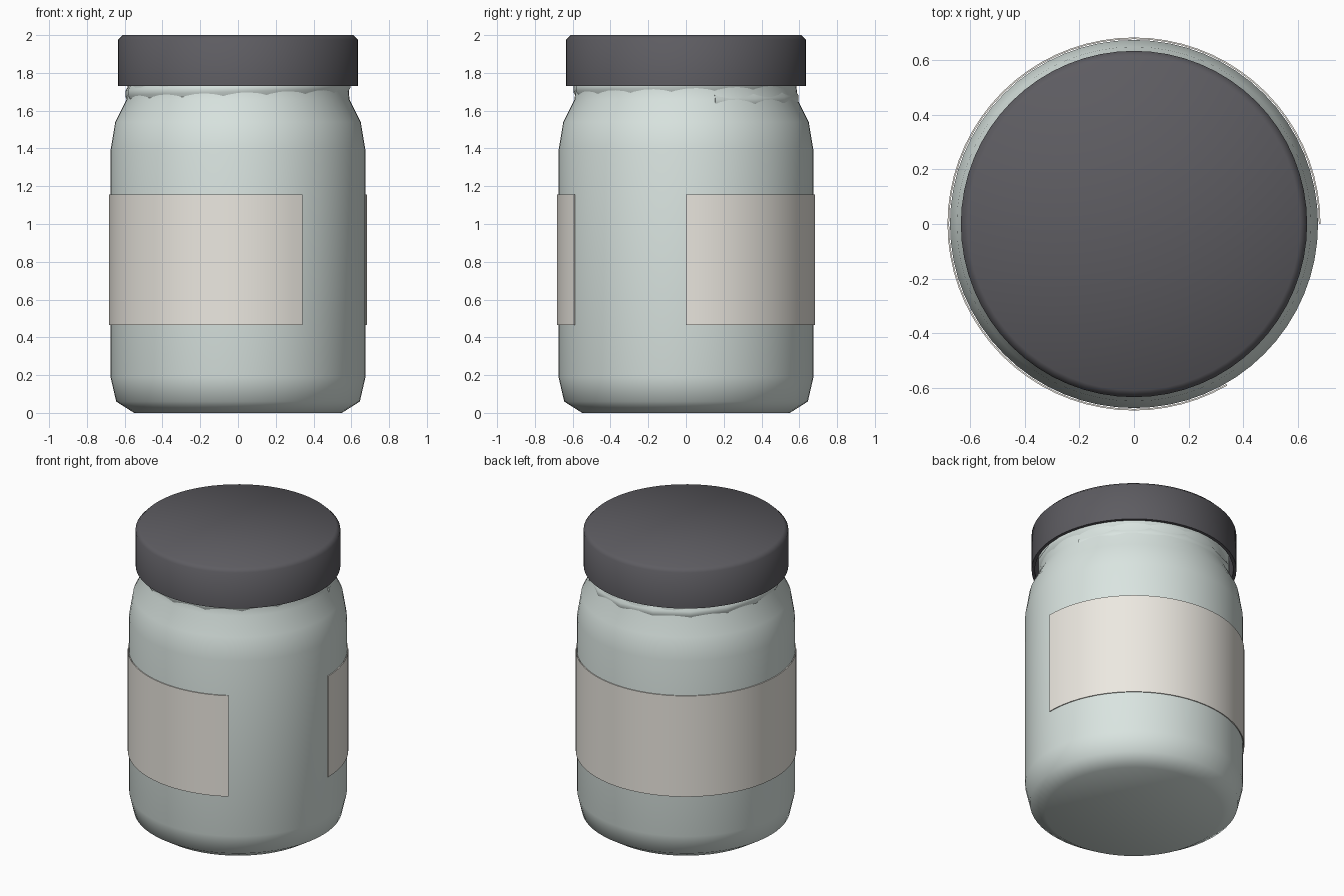
import bpy, bmesh, math

if "Cube" in bpy.data.objects:
    bpy.data.objects.remove(bpy.data.objects["Cube"])


def sweep(name, profile, color, segs=64, start=0.0, arc=360.0, rise=0.0, closed=False, sharp=60):
    """Revolve an (r, z) profile; partial arcs are capped, rise makes a helix."""
    bm = bmesh.new()
    full = arc == 360.0
    rings = []
    for i in range(segs if full else segs + 1):
        t = i / segs
        a = math.radians(start + arc * t)
        rings.append([bm.verts.new((r * math.cos(a), r * math.sin(a), z + rise * t)) for r, z in profile])
    n = len(profile)
    for i in range(segs):
        p, q = rings[i], rings[(i + 1) % len(rings)]
        for j in range(n if closed else n - 1):
            k = (j + 1) % n
            bm.faces.new((p[j], q[j], q[k], p[k]))
    if not full:
        bm.faces.new(rings[0])
        bm.faces.new(rings[-1][::-1])
    bmesh.ops.remove_doubles(bm, verts=bm.verts, dist=1e-5)
    bmesh.ops.recalc_face_normals(bm, faces=bm.faces)
    mesh = bpy.data.meshes.new(name)
    bm.to_mesh(mesh)
    bm.free()
    obj = bpy.data.objects.new(name, mesh)
    bpy.context.collection.objects.link(obj)
    mat = bpy.data.materials.new(name + "_material")
    mat.diffuse_color = (*color, 1)
    mat.use_nodes = True
    mat.node_tree.nodes["Principled BSDF"].inputs["Base Color"].default_value = mat.diffuse_color
    mesh.materials.append(mat)
    bpy.ops.object.select_all(action='DESELECT')
    obj.select_set(True)
    bpy.context.view_layer.objects.active = obj
    bpy.ops.object.shade_smooth_by_angle(angle=math.radians(sharp))
    return obj


GLASS = (0.70, 0.78, 0.75)
PAPER = (0.84, 0.81, 0.75)
DARK = (0.11, 0.107, 0.12)

# Jar body with rounded base, sloping shoulder and neck
sweep("jar_body", [(0, 0), (0.55, 0), (0.645, 0.06), (0.675, 0.19), (0.675, 1.39),
                   (0.65, 1.54), (0.59, 1.66), (0.585, 1.73), (0.585, 1.93), (0, 1.93)], GLASS)

# Screw thread around the neck, mostly hidden by the lid
sweep("neck_thread", [(0.57, 1.58), (0.602, 1.63), (0.602, 1.66), (0.57, 1.71)], GLASS,
      segs=32, start=15, arc=720, rise=0.2, closed=True)

# Lid shell with chamfered top rim and hollow underside
sweep("lid", [(0, 2.0), (0.61, 2.0), (0.635, 1.975), (0.635, 1.73), (0.615, 1.73),
              (0.615, 1.95), (0, 1.95)], DARK)

# Paper label wrapped five sixths of the way round
sweep("label", [(0.678, 0.465), (0.684, 0.465), (0.684, 1.155), (0.678, 1.155)], PAPER,
      segs=60, start=0, arc=300, closed=True)
